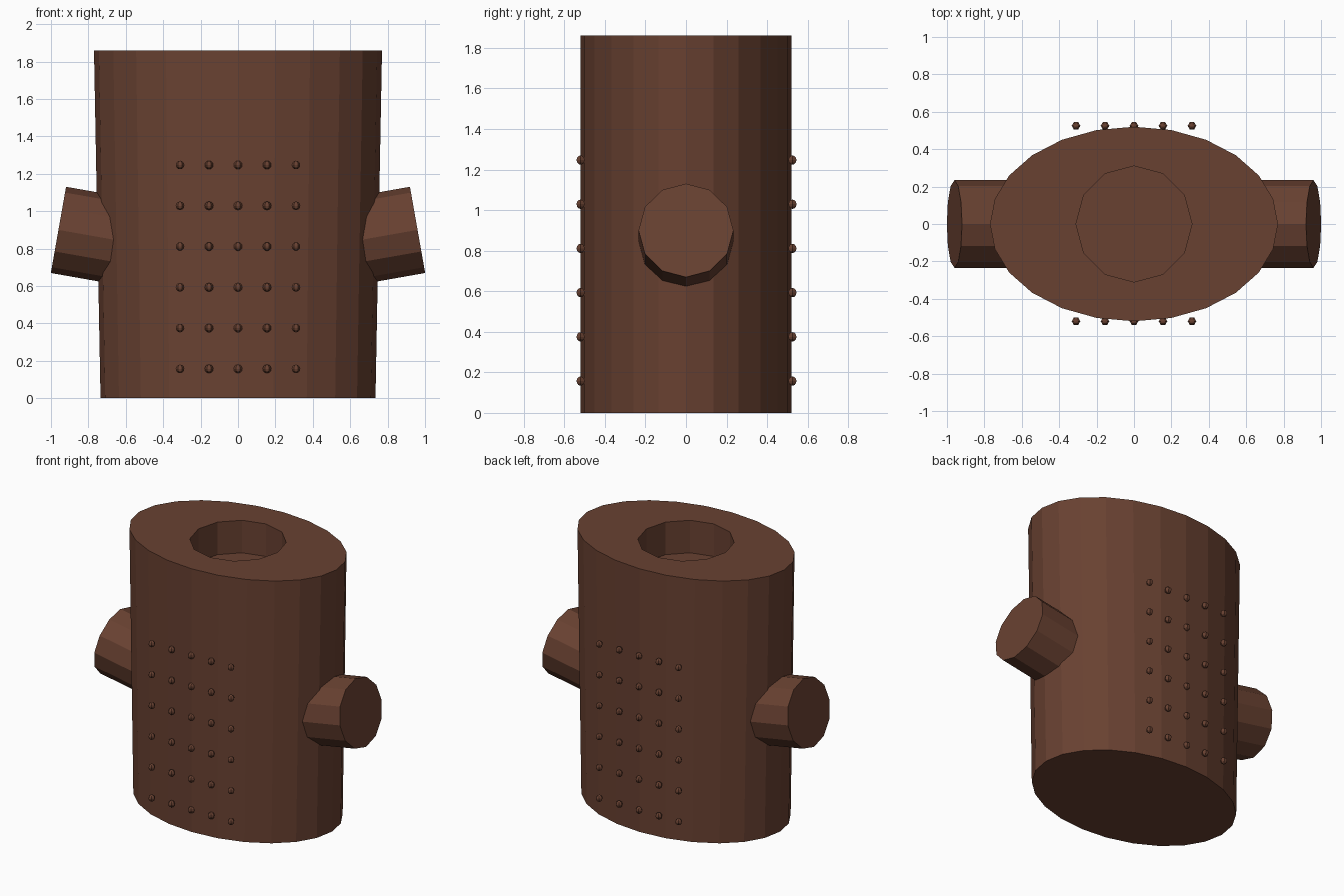
import bpy, bmesh
from math import cos, sin, tau, radians
from mathutils import Matrix, Vector

cube = bpy.data.objects.get("Cube")
if cube:
    bpy.data.objects.remove(cube, do_unlink=True)

brown = bpy.data.materials.new("bark_brown")
brown.use_nodes = True
colour = (0.14, 0.053, 0.031, 1)
brown.diffuse_color = colour
brown.node_tree.nodes["Principled BSDF"].inputs["Base Color"].default_value = colour


def finish(name, bm):
    bmesh.ops.recalc_face_normals(bm, faces=bm.faces)
    mesh = bpy.data.meshes.new(name)
    bm.to_mesh(mesh)
    bm.free()
    mesh.materials.append(brown)
    obj = bpy.data.objects.new(name, mesh)
    bpy.context.collection.objects.link(obj)
    return obj


def ring(bm, sides, rx, ry, z):
    return [bm.verts.new((rx * cos(tau * i / sides), ry * sin(tau * i / sides), z))
            for i in range(sides)]


def wall(bm, lower, upper):
    n = len(lower)
    for i in range(n):
        j = (i + 1) % n
        bm.faces.new((lower[i], lower[j], upper[j], upper[i]))


def loop_edges(bm, verts):
    return [bm.edges.get((verts[i - 1], verts[i])) for i in range(len(verts))]


# Oval body, slightly wider at the top, with a round socket sunk into it
top = 1.86
bm = bmesh.new()
base = ring(bm, 24, 0.735, 0.52, 0)
rim = ring(bm, 24, 0.77, 0.52, top)
socket_floor = ring(bm, 12, 0.31, 0.31, top - 0.23)
socket_rim = ring(bm, 12, 0.31, 0.31, top)
wall(bm, base, rim)
wall(bm, socket_floor, socket_rim)
bm.faces.new(base)
bm.faces.new(socket_floor)
bmesh.ops.triangle_fill(bm, use_beauty=True, normal=Vector((0, 0, 1)),
                        edges=loop_edges(bm, rim) + loop_edges(bm, socket_rim))
finish("body", bm)

# Stub arms, tilted upward toward their ends
for side, label in ((1, "left"), (-1, "right")):
    length = 0.45
    axis = Vector((side * cos(radians(10)), 0, sin(radians(10))))
    centre = Vector((side * 0.96, 0, 0.9)) - axis * length / 2
    turn = Matrix.Rotation(side * radians(80), 4, "Y")
    bm = bmesh.new()
    bmesh.ops.create_cone(bm, cap_ends=True, segments=12, radius1=0.234, radius2=0.234,
                          depth=length, matrix=Matrix.Translation(centre) @ turn)
    finish(label + "_arm", bm)

# Grids of small studs on the front and back
for y, label in ((-0.52, "front"), (0.525, "back")):
    bm = bmesh.new()
    for row in range(6):
        for column in range(-2, 3):
            place = Matrix.Translation((column * 0.155, y, 0.157 + row * 0.218))
            bmesh.ops.create_uvsphere(bm, u_segments=6, v_segments=6, radius=0.023,
                                      matrix=place @ Matrix.Rotation(tau / 4, 4, "Z"))
    finish(label + "_studs", bm)
